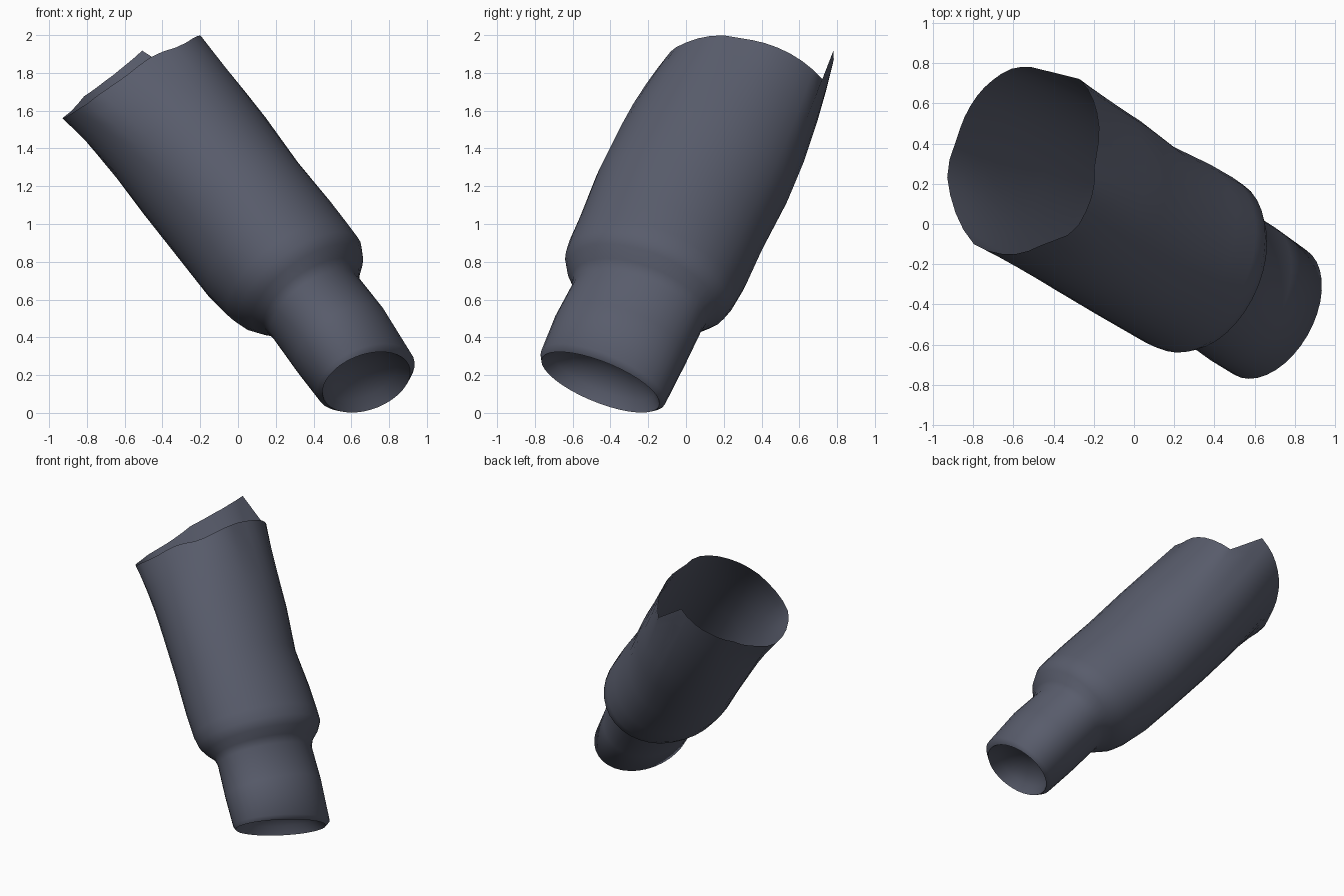
import bpy, bmesh, math
from mathutils import Vector

if "Cube" in bpy.data.objects:
    bpy.data.objects.remove(bpy.data.objects["Cube"])

# Slanted frame of the tube: d along the axis, e1 level across it, e2 upward across it
d = Vector((-0.57, 0.36, 0.74)).normalized()
e1 = d.cross(Vector((0, 0, 1))).normalized()
e2 = e1.cross(d)
SIDES = 36

# Torn upper edge: (angle, height along the axis, radius), notch at 0 and spike at 350 degrees
EDGE = [(0, 1.72, 0.465), (30, 1.71, 0.425), (67, 1.687, 0.384), (85, 1.655, 0.42),
        (116, 1.592, 0.445), (136, 1.62, 0.436), (164, 1.60, 0.474), (191, 1.63, 0.52),
        (218, 1.72, 0.484), (233, 1.778, 0.462), (253, 1.836, 0.392), (281, 1.917, 0.351),
        (308, 1.955, 0.356), (332, 1.98, 0.38), (350, 1.987, 0.395), (360, 1.72, 0.465)]


def edge_point(a):
    for (a0, w0, r0), (a1, w1, r1) in zip(EDGE, EDGE[1:]):
        if a0 <= a <= a1:
            t = (a - a0) / (a1 - a0)
            r = r0 + (r1 - r0) * t
            b = math.radians(a)
            return Vector((r * math.cos(b), 0.735 + r * math.sin(b), w0 + (w1 - w0) * t))


# Cross-sections: (height, centre e1, centre e2, radius e1, radius e2, skew)
MOUTH = (-0.43, -0.02, 0.713, 0.338, 0.248, -0.02)
SECTIONS = [
    MOUTH,
    (-0.405, -0.01, 0.722, 0.358, 0.28, -0.02),
    (-0.15, -0.005, 0.735, 0.365, 0.295, -0.02),
    (0.09, 0.0, 0.735, 0.36, 0.29, -0.02),
    (0.14, 0.0, 0.75, 0.375, 0.31, -0.02),
    (0.19, 0.0, 0.76, 0.42, 0.36, -0.02),
    (0.25, 0.0, 0.755, 0.455, 0.395, -0.022),
    (0.33, -0.005, 0.745, 0.463, 0.41, -0.024),
    (0.50, -0.01, 0.735, 0.463, 0.425, -0.026),
    (0.78, -0.025, 0.735, 0.455, 0.432, -0.034),
    (1.10, -0.018, 0.735, 0.468, 0.432, -0.03),
]


def section(w, c1, c2, r1, r2, skew):
    up = skew / r1
    side = math.sqrt(r2 * r2 - up * up)
    tilt = 1.0 if w < -0.2 else 0.0          # lower mouth is cut slightly askew
    pts = []
    for i in range(SIDES):
        a = 2 * math.pi * i / SIDES
        p = r1 * math.cos(a)
        q = up * math.cos(a) + side * math.sin(a)
        pts.append(Vector((c1 + p, c2 + q, w - tilt * (0.13 * p + 0.093 * q))))
    return pts


def world(p):
    return e1 * p.x + e2 * p.y + d * p.z


loops = [section(*s) for s in SECTIONS]
# Upper rings blend from the last section to the torn edge
last = loops[-1]
for f in (0.3, 0.6, 0.82, 1.0):
    loop = []
    for i, p in enumerate(last):
        e = edge_point(360 * i / SIDES)
        g = f ** 1.7
        loop.append(Vector((p.x + (e.x - p.x) * g, p.y + (e.y - p.y) * g, p.z + (e.z - p.z) * f)))
    loops.append(loop)


def skin(bm, a, b):
    for i in range(SIDES):
        j = (i + 1) % SIDES
        bm.faces.new((a[i], a[j], b[j], b[i])).smooth = True


def make(name, loops, tip=None):
    bm = bmesh.new()
    rings = [[bm.verts.new(world(p)) for p in loop] for loop in loops]
    for lo, hi in zip(rings, rings[1:]):
        skin(bm, lo, hi)
    if tip:
        t = bm.verts.new(world(tip))
        for i in range(SIDES):
            bm.faces.new((rings[-1][i], rings[-1][(i + 1) % SIDES], t)).smooth = True
        bmesh.ops.reverse_faces(bm, faces=bm.faces)
    mesh = bpy.data.meshes.new(name)
    bm.to_mesh(mesh)
    bm.free()
    ob = bpy.data.objects.new(name, mesh)
    bpy.context.collection.objects.link(ob)
    mesh.materials.append(cloth)


cloth = bpy.data.materials.new("dark_slate_grey")
cloth.diffuse_color = (0.098, 0.107, 0.148, 1)
cloth.use_nodes = True
cloth.node_tree.nodes["Principled BSDF"].inputs["Base Color"].default_value = cloth.diffuse_color

# Open sleeve
make("sleeve", loops)

# Hollow lining that closes the lower mouth
w, c1, c2, r1, r2, k = MOUTH
lining = [section(w + dw, c1, c2, r1 * s, r2 * s, k * s * s)
          for s, dw in ((1, 0), (0.85, 0.06), (0.6, 0.11), (0.3, 0.14))]
make("mouth_lining", lining, Vector((c1, c2, w + 0.15)))
